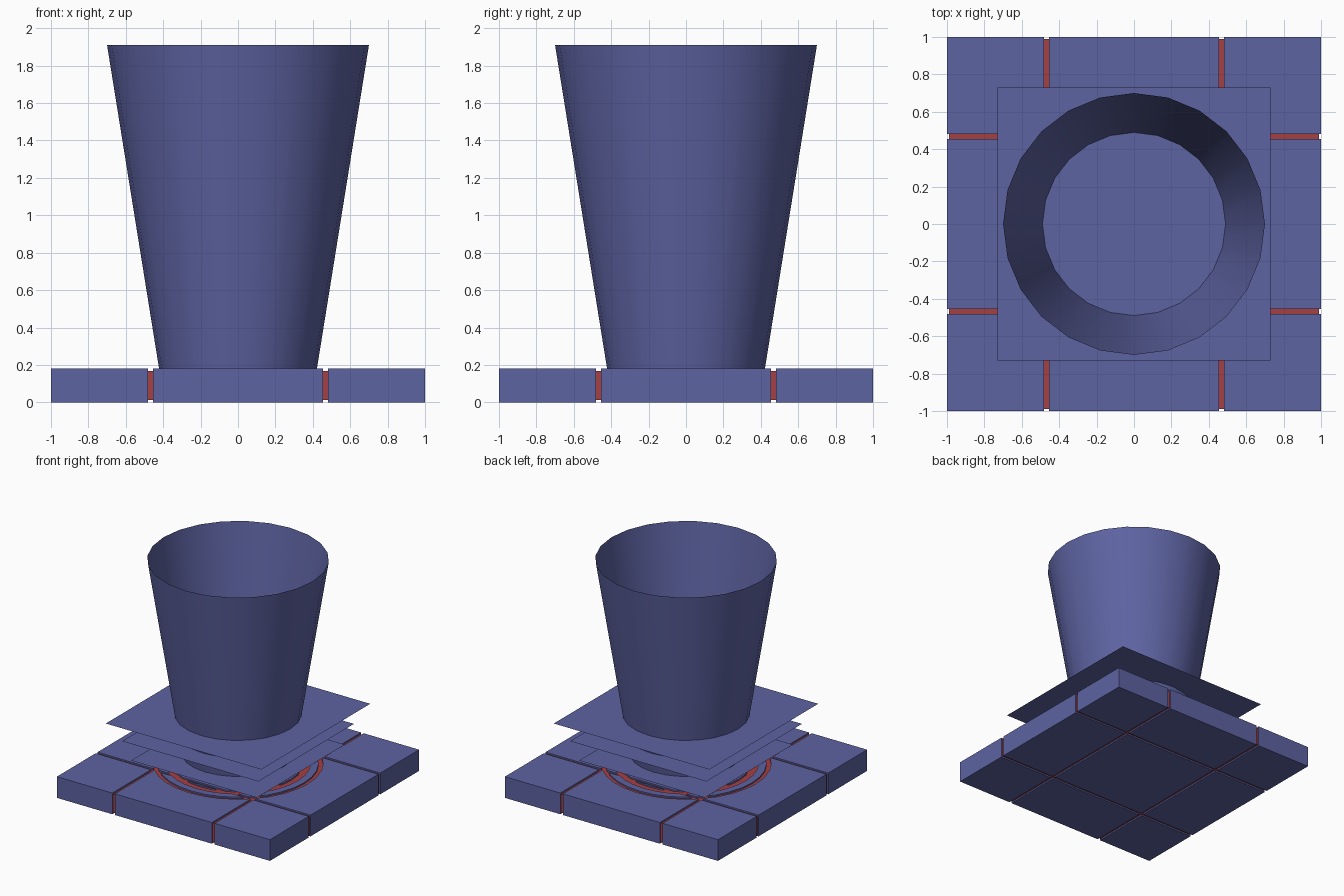
import bpy, bmesh, math

if "Cube" in bpy.data.objects:
    bpy.data.objects.remove(bpy.data.objects["Cube"])


def material(name, rgb):
    m = bpy.data.materials.new(name)
    m.diffuse_color = (*rgb, 1)
    m.use_nodes = True
    m.node_tree.nodes["Principled BSDF"].inputs["Base Color"].default_value = m.diffuse_color
    return m


BLUE = material("blue", (0.11, 0.125, 0.36))
RED = material("red", (0.38, 0.05, 0.055))


def finish(bm, name, mat=None):
    me = bpy.data.meshes.new(name)
    bm.to_mesh(me)
    bm.free()
    if mat:
        me.materials.append(mat)
    ob = bpy.data.objects.new(name, me)
    bpy.context.collection.objects.link(ob)
    return ob


def add_box(bm, x0, x1, y0, y1, z0, z1):
    vs = bmesh.ops.create_cube(bm, size=1)["verts"]
    for v in vs:
        v.co.x = x1 if v.co.x > 0 else x0
        v.co.y = y1 if v.co.y > 0 else y0
        v.co.z = z1 if v.co.z > 0 else z0


def lathe(name, profile, mat=None, n=24, closed=False):
    bm = bmesh.new()
    rings = [[bm.verts.new((r * math.cos(2 * math.pi * i / n),
                            r * math.sin(2 * math.pi * i / n), z)) for i in range(n)]
             for r, z in profile]
    pairs = list(zip(rings, rings[1:]))
    if closed:
        pairs.append((rings[-1], rings[0]))
    for a, b in pairs:
        for i in range(n):
            j = (i + 1) % n
            bm.faces.new((a[i], a[j], b[j], b[i]))
    if closed:
        bmesh.ops.recalc_face_normals(bm, faces=bm.faces[:])
    return finish(bm, name, mat)


def ring(name, r0, r1, z0, z1, mat=None):
    return lathe(name, [(r0, z0), (r1, z0), (r1, z1), (r0, z1)], mat, 32, True)


# Base: three by three slabs separated by narrow gaps
H = 0.18
spans = [(-1, -0.48), (-0.455, 0.455), (0.48, 1)]
bm = bmesh.new()
for x in spans:
    for y in spans:
        add_box(bm, *x, *y, 0, H)
base = finish(bm, "base_slabs", BLUE)

# Red strips set into the gaps
for i, c in enumerate((-0.4675, 0.4675)):
    for axis in "xy":
        bm = bmesh.new()
        a, b = (c - 0.0125, c + 0.0125), (-0.99, 0.99)
        add_box(bm, *(a + b if axis == "x" else b + a), 0.012, 0.168)
        finish(bm, f"red_strip_{axis}_{i}", RED)

# Circular grooves with red rings in the floor of each
for i, (r0, r1) in enumerate([(0.50, 0.56), (0.62, 0.655)]):
    cutter = ring(f"groove_cutter_{i}", r0, r1, H - 0.03, H + 0.05)
    cutter.hide_render = True
    cutter.hide_viewport = True
    mod = base.modifiers.new(f"groove_{i}", "BOOLEAN")
    mod.operation = "DIFFERENCE"
    mod.solver = "EXACT"
    mod.object = cutter
    ring(f"red_ring_{i}", r0, r1, H - 0.04, H - 0.012, RED)

# Floating thin square sheets, growing upward
for i, (h, z) in enumerate([(0.59, 0.27), (0.64, 0.44), (0.73, 0.60)]):
    bm = bmesh.new()
    bmesh.ops.create_grid(bm, x_segments=1, y_segments=1, size=h)
    for v in bm.verts:
        v.co.z = z
    finish(bm, f"square_sheet_{i}", BLUE)

# Open flaring beam rising from the base
beam = lathe("flared_beam", [(0.422, H), (0.70, 1.91)], BLUE)
for p in beam.data.polygons:
    p.use_smooth = True
